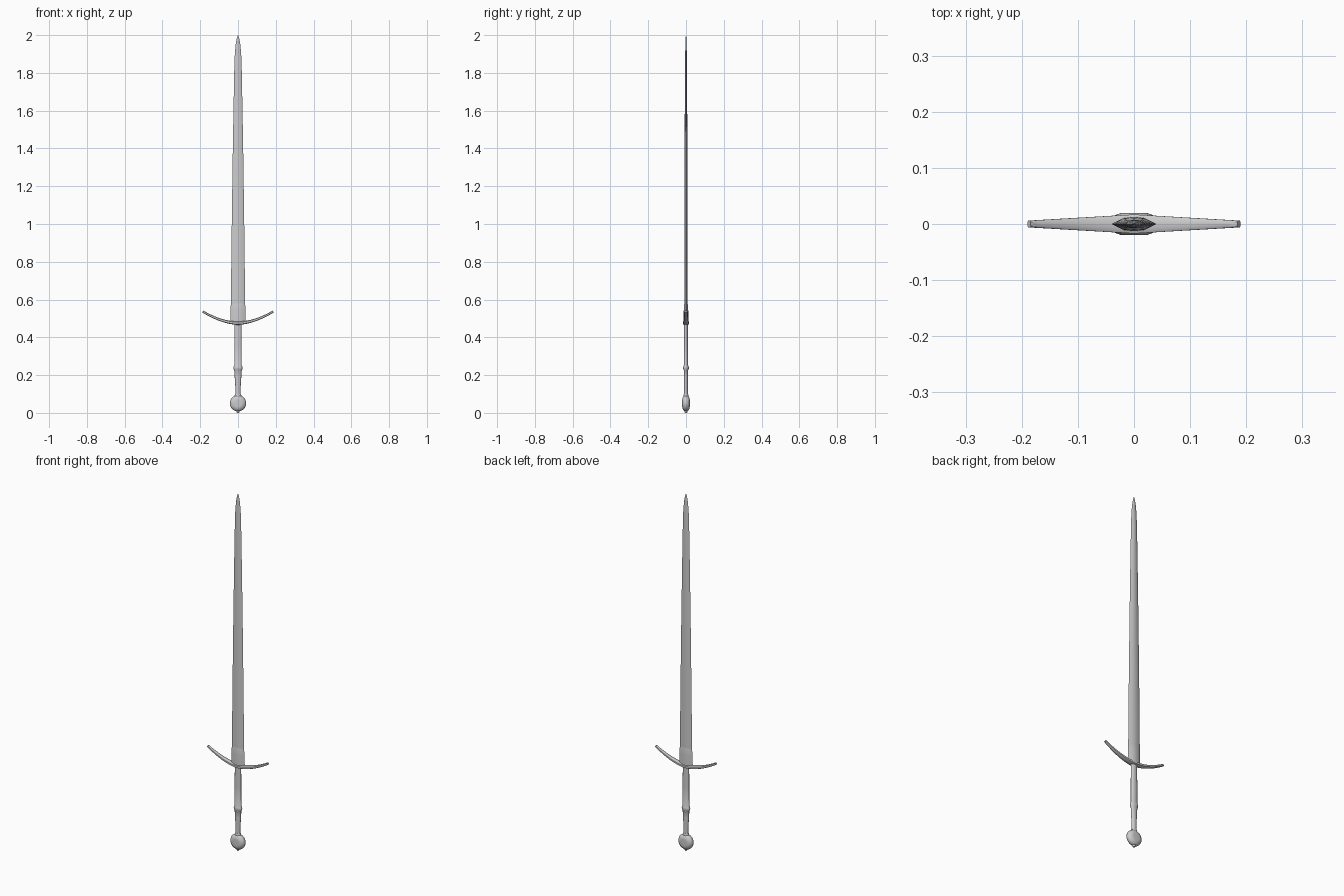
import bpy, bmesh, math

if "Cube" in bpy.data.objects:
    bpy.data.objects.remove(bpy.data.objects["Cube"])


def loft(name, rings, angle=35):
    """Skin a list of equal-length point rings and cap both ends."""
    bm = bmesh.new()
    vs = [[bm.verts.new(p) for p in ring] for ring in rings]
    n = len(vs[0])
    for a, b in zip(vs, vs[1:]):
        for i in range(n):
            j = (i + 1) % n
            bm.faces.new((a[i], a[j], b[j], b[i]))
    bm.faces.new(vs[0][::-1])
    bm.faces.new(vs[-1])
    bmesh.ops.recalc_face_normals(bm, faces=bm.faces)
    me = bpy.data.meshes.new(name)
    bm.to_mesh(me)
    bm.free()
    ob = bpy.data.objects.new(name, me)
    bpy.context.collection.objects.link(ob)
    bpy.ops.object.select_all(action='DESELECT')
    ob.select_set(True)
    bpy.context.view_layer.objects.active = ob
    bpy.ops.object.shade_smooth_by_angle(angle=math.radians(angle))
    return ob


def oval(z, hw, hd, n=20):
    return [(hw * math.cos(2 * math.pi * i / n), hd * math.sin(2 * math.pi * i / n), z)
            for i in range(n)]


def blade_section(z, hw, hd):
    half = [(1, 0), (.45, .9), (0, 1), (-.45, .9)]
    pts = half + [(-x, -y) for x, y in half]
    return [(x * hw, y * hd, z) for x, y in pts]


# Blade: tapering ridged section closing to a rounded point
blade = [(.475, .038, .0085), (.7, .0365, .008), (1.0, .033, .0075),
         (1.36, .028, .007), (1.65, .023, .0065), (1.83, .0195, .006),
         (1.91, .0165, .0042), (1.96, .011, .003), (1.985, .006, .002),
         (2.0, .001, .0006)]
loft("blade", [blade_section(*s) for s in blade])

# Collar hugging the blade just above the guard
collar = [(.475, .04, .0125), (.54, .04, .012), (.565, .039, .0105), (.578, .036, .0085)]
loft("blade_collar", [blade_section(*s) for s in collar])

# Cross guard: swept upward, slimmer towards the tips
rings = []
for k in range(-12, 13):
    t = k / 12
    x, z = .187 * t, .475 + .062 * abs(t) ** 1.8
    slope = math.atan(.062 * 1.8 * abs(t) ** .8 / .187) * (1 if t > 0 else -1)
    hy, hz = .017 - .011 * abs(t), .009 - .0035 * abs(t)
    ring = []
    for u, v in [(1, .6), (.6, 1), (-.6, 1), (-1, .6), (-1, -.6), (-.6, -1), (.6, -1), (1, -.6)]:
        ring.append((x - v * hz * math.sin(slope), u * hy, z + v * hz * math.cos(slope)))
    rings.append(ring)
loft("cross_guard", rings, 40)

# Grip with a raised ring part way down
grip = [(.09, .015, .011), (.105, .0125, .010), (.13, .0135, .010), (.19, .0175, .0105),
        (.225, .0195, .011), (.231, .0235, .0145), (.239, .0245, .015), (.246, .0225, .014),
        (.252, .0195, .011), (.36, .0195, .0105), (.475, .0185, .010)]
loft("grip", [oval(*s) for s in grip])

# Small collar between grip and pommel
loft("pommel_collar", [oval(.086, .018, .013), oval(.095, .0175, .013), oval(.101, .0145, .011)])

# Disc pommel: lens turned about the front-to-back axis
profile = [(-.02, .018), (-.0195, .024), (-.016, .033), (-.010, .0405), (-.004, .043),
           (.004, .043), (.010, .0405), (.016, .033), (.0195, .024), (.02, .018)]
loft("pommel", [[(r * math.cos(2 * math.pi * i / 32), y, .051 + r * math.sin(2 * math.pi * i / 32))
                 for i in range(32)] for y, r in profile])

# Rivet block under the pommel
loft("pommel_rivet", [oval(0, .005, .005, 12), oval(.004, .008, .008, 12), oval(.012, .009, .009, 12)])
